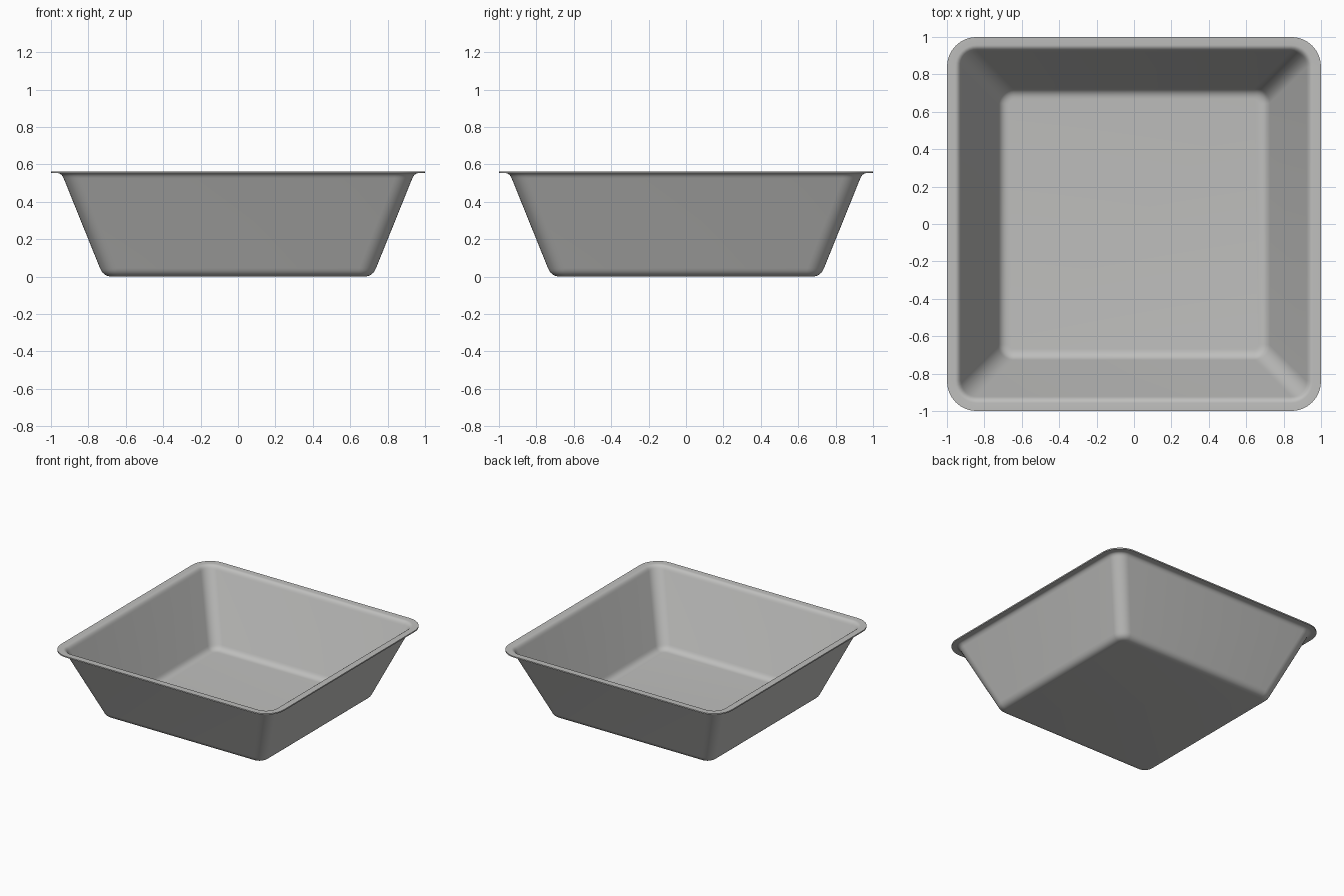
import bpy, bmesh, math

if "Cube" in bpy.data.objects:
    bpy.data.objects.remove(bpy.data.objects["Cube"])

STEPS = 8  # segments per rounded corner


def square_loop(bm, half, z, radius):
    """Ring of vertices along a rounded square."""
    c = half - radius
    ring = []
    for q, (sx, sy) in enumerate([(1, 1), (-1, 1), (-1, -1), (1, -1)]):
        for i in range(STEPS + 1):
            a = math.pi / 2 * (q + i / STEPS)
            ring.append(bm.verts.new((sx * c + radius * math.cos(a),
                                      sy * c + radius * math.sin(a), z)))
    return ring


def fillet(p0, corner, p1, n=6):
    """Smooth curve through a profile corner (half width, height, radius)."""
    pts = []
    for i in range(n + 1):
        t = i / n
        pts.append(tuple((1 - t) ** 2 * a + 2 * t * (1 - t) * b + t * t * c
                         for a, b, c in zip(p0, corner, p1)))
    return pts


# Section: outside from the base up, round the rim, then down the inside
profile = fillet((0.675, 0.0, 0.035), (0.72, 0.0, 0.075), (0.738, 0.045, 0.09))
profile += fillet((0.932, 0.525, 0.095), (0.944, 0.553, 0.104), (0.965, 0.553, 0.125))
profile += [(1.0, 0.553, 0.16), (1.0, 0.563, 0.16)]
profile += fillet((0.957, 0.563, 0.117), (0.935, 0.563, 0.095), (0.922, 0.531, 0.085))
profile += fillet((0.727, 0.05, 0.08), (0.711, 0.01, 0.067), (0.668, 0.01, 0.028))

bm = bmesh.new()
rings = [square_loop(bm, *p) for p in profile]
for lower, upper in zip(rings, rings[1:]):
    n = len(lower)
    for i in range(n):
        j = (i + 1) % n
        bm.faces.new((lower[i], lower[j], upper[j], upper[i]))
# Flat floor, underside and inside
bm.faces.new(rings[0][::-1])
bm.faces.new(rings[-1])
bmesh.ops.recalc_face_normals(bm, faces=bm.faces)

mesh = bpy.data.meshes.new("square_pan")
bm.to_mesh(mesh)
bm.free()
pan = bpy.data.objects.new("square_pan", mesh)
bpy.context.collection.objects.link(pan)

metal = bpy.data.materials.new("light_grey_metal")
metal.diffuse_color = (0.52, 0.52, 0.51, 1)
metal.use_nodes = True
metal.node_tree.nodes["Principled BSDF"].inputs["Base Color"].default_value = metal.diffuse_color
mesh.materials.append(metal)

bpy.context.view_layer.objects.active = pan
pan.select_set(True)
bpy.ops.object.shade_smooth_by_angle(angle=math.radians(35))
